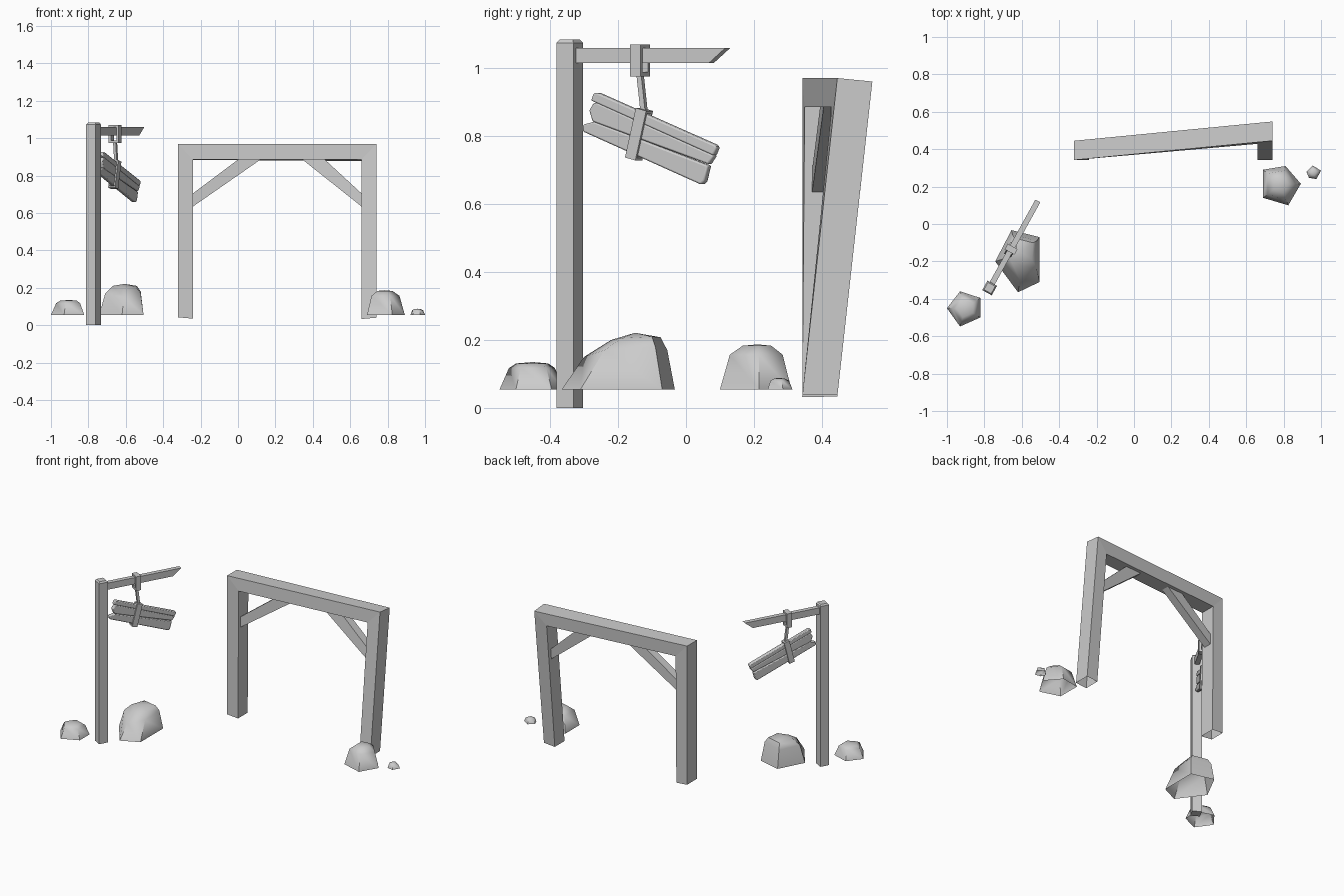
import bpy, bmesh, math
from mathutils import Matrix, Vector

if "Cube" in bpy.data.objects:
    bpy.data.objects.remove(bpy.data.objects["Cube"])


def make(name, verts, faces, mat=None, smooth=None, bevel=0):
    me = bpy.data.meshes.new(name)
    me.from_pydata([tuple(v) for v in verts], [], faces)
    bm = bmesh.new()
    bm.from_mesh(me)
    bmesh.ops.recalc_face_normals(bm, faces=bm.faces)
    bm.to_mesh(me)
    bm.free()
    if mat:
        me.transform(mat)
    ob = bpy.data.objects.new(name, me)
    bpy.context.collection.objects.link(ob)
    if bevel:
        b = ob.modifiers.new("bevel", 'BEVEL')
        b.width = bevel
        b.segments = 2
    if smooth:
        bpy.ops.object.select_all(action='DESELECT')
        ob.select_set(True)
        bpy.context.view_layer.objects.active = ob
        bpy.ops.object.shade_smooth_by_angle(angle=math.radians(smooth))
    return ob


def loft(name, rings, closed=False, caps=True, **kw):
    """Skin rings with equal point counts."""
    n, m = len(rings[0]), len(rings)
    verts = [p for r in rings for p in r]
    faces = []
    for i in range(m if closed else m - 1):
        a, b = i * n, (i + 1) % m * n
        faces += [(a + j, a + (j + 1) % n, b + (j + 1) % n, b + j) for j in range(n)]
    if caps and not closed:
        faces += [tuple(range(n)), tuple(range((m - 1) * n, m * n))]
    return make(name, verts, faces, **kw)


# Gate: the right side leans backwards, so points are sheared bilinearly
def lean(x, y, z):
    k = (x + 0.32) / 1.06 * (z - 0.035) / 0.935
    return (x, y + 0.103 * k, z - (0.01 * k if y > 0.42 else 0))


F, B = 0.342, 0.445
stations = [((-0.32, 0.042), (-0.24, 0.035)), ((-0.32, 0.97), (-0.24, 0.885)),
            ((0.74, 0.97), (0.66, 0.885)), ((0.74, 0.04), (0.66, 0.033))]
loft("gate_frame", [[lean(o[0], F, o[1]), lean(o[0], B, o[1]),
                     lean(i[0], B, i[1]), lean(i[0], F, i[1])] for o, i in stations],
     caps=False)

# Gate corner braces
braces = {"left_brace": [(-0.24, 0.635), (-0.24, 0.705), (0.0, 0.885), (0.12, 0.885)],
          "right_brace": [(0.66, 0.635), (0.66, 0.705), (0.465, 0.885), (0.345, 0.885)]}
for name, prof in braces.items():
    loft(name, [[lean(x, y, z) for x, z in prof] for y in (0.366, 0.42)])

# Signpost works in a local frame: u along the arm, v across it
POST = Matrix.Translation((-0.772, -0.342, 0)) @ Matrix.Rotation(math.radians(61), 4, 'Z')


def square(h, z):
    return [(-h, -h, z), (h, -h, z), (h, h, z), (-h, h, z)]


def plank(name, prof, width, mat, **kw):
    return loft(name, [[(u, v, z) for u, z in prof] for v in (-width / 2, width / 2)],
                mat=mat, **kw)


def strap(name, u, z, tilt, w, height, depth, t):
    """Rectangular band looped around the u axis."""
    rings = []
    for sy, sz in ((-1, -1), (1, -1), (1, 1), (-1, 1)):
        o = (sy * w / 2, sz * height / 2)
        i = (o[0] - sy * t, o[1] - sz * t)
        d = depth / 2
        rings.append([(-d, *o), (d, *o), (d, *i), (-d, *i)])
    mat = POST @ Matrix.Translation((u, 0, z)) @ Matrix.Rotation(math.radians(tilt), 4, 'Y')
    loft(name, rings, closed=True, mat=mat)


loft("sign_post", [square(0.029, 0), square(0.029, 1.073), square(0.022, 1.083)], mat=POST)
plank("sign_arm", [(0.025, 1.015), (0.477, 1.015), (0.532, 1.059), (0.025, 1.059)], 0.03, POST)
strap("arm_strap", 0.237, 1.022, 0, 0.06, 0.095, 0.034, 0.013)
strap("sign_strap", 0.233, 0.805, 14, 0.042, 0.15, 0.036, 0.008)

# Hanger between the two straps
loft("hanger", [[(u + a, b, z) for a, b in
                 ((-0.008, -0.008), (0.008, -0.008), (0.008, 0.008), (-0.008, 0.008))]
                for u, z in ((0.236, 0.985), (0.250, 0.872))], mat=POST)

# Tilted sign boards with ragged left ends
SIGN = POST @ Matrix.Translation((0.272, 0, 0.792)) @ Matrix.Rotation(math.radians(21.2), 4, 'Y')
boards = {
    "upper_board": [(-0.222, 0.058), (-0.222, 0.034), (0.22, 0.032), (0.222, 0.058), (0.214, 0.063), (-0.21, 0.063)],
    "middle_board": [(-0.212, 0.03), (-0.218, 0.005), (-0.195, -0.022), (0.214, 0.002), (0.222, 0.033), (-0.2, 0.036)],
    "lower_board": [(-0.19, -0.02), (-0.222, -0.042), (-0.215, -0.061), (0.212, -0.063), (0.219, -0.05), (0.214, -0.002)]}
for name, prof in boards.items():
    plank(name, prof, 0.026, SIGN, bevel=0.005, smooth=50)


# Rocks: open-bottomed five-sided domes
def dome(name, rings, peak):
    n = len(rings[0])
    verts = [p for r in rings for p in r] + [peak]
    faces = []
    for i in range(len(rings) - 1):
        for j in range(n):
            k = (j + 1) % n
            faces.append((i * n + j, i * n + k, (i + 1) * n + k, (i + 1) * n + j))
    last = (len(rings) - 1) * n
    faces += [(last + j, last + (j + 1) % n, len(verts) - 1) for j in range(n)]
    make(name, verts, faces, smooth=50)


def rock(name, base, top, mid, cap):
    c = sum((Vector(p) for p in base), Vector((0, 0))) / len(base)
    h = top - 0.055
    rings = [[(*(c + (Vector(p) - c) * s), 0.055 + h * f) for p in base]
             for s, f in ((1, 0), mid, cap)]
    dome(name, rings, (c.x, c.y, top))


rock("left_rock", [(-1, -0.45), (-0.93, -0.36), (-0.822, -0.395), (-0.822, -0.5), (-0.93, -0.548)],
     0.135, (0.72, 0.78), (0.5, 0.95))
rock("gate_rock", [(0.69, 0.29), (0.81, 0.31), (0.892, 0.215), (0.825, 0.1), (0.69, 0.14)],
     0.187, (0.74, 0.77), (0.4, 0.97))
rock("pebble", [(0.922, 0.28), (0.955, 0.313), (1.0, 0.285), (0.975, 0.24), (0.935, 0.247)],
     0.088, (0.75, 0.75), (0.4, 0.97))
# Big rock has a low shoulder at the front
dome("big_rock", [
    [(-0.505, -0.07, 0.055), (-0.505, -0.31, 0.055), (-0.62, -0.365, 0.055), (-0.742, -0.2, 0.055), (-0.655, -0.033, 0.055)],
    [(-0.52, -0.09, 0.18), (-0.52, -0.24, 0.17), (-0.61, -0.3, 0.15), (-0.71, -0.19, 0.17), (-0.65, -0.055, 0.17)],
    [(-0.54, -0.1, 0.21), (-0.545, -0.19, 0.205), (-0.61, -0.22, 0.2), (-0.67, -0.17, 0.21), (-0.64, -0.075, 0.208)]],
    (-0.605, -0.15, 0.221))
